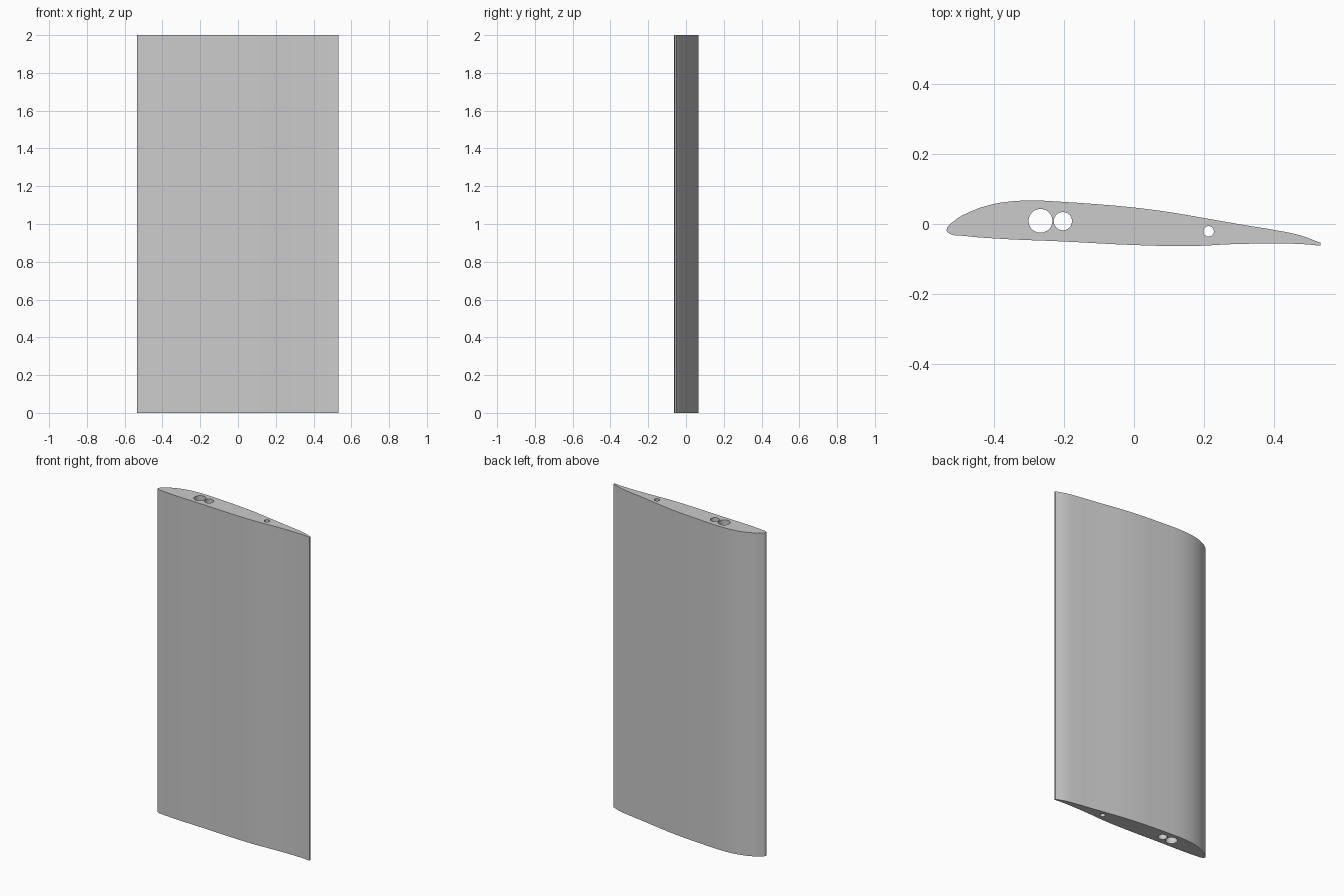
import bpy
import bmesh
from math import cos, sin, pi, radians

cube = bpy.data.objects.get("Cube")
if cube:
    bpy.data.objects.remove(cube, do_unlink=True)

HEIGHT = 2.0

# Section outline: upper surface nose to tail, lower surface tail to nose
UPPER = [(-0.535, -0.018), (-0.513, 0.009), (-0.47, 0.034), (-0.413, 0.054),
         (-0.356, 0.064), (-0.284, 0.067), (-0.2, 0.063), (-0.1, 0.056),
         (0, 0.047), (0.1, 0.034), (0.2, 0.017), (0.315, -0.003),
         (0.4, -0.017), (0.473, -0.032), (0.533, -0.054)]
LOWER = [(0.533, -0.062), (0.473, -0.057), (0.3, -0.057), (0.16, -0.063),
         (0, -0.06), (-0.2, -0.05), (-0.385, -0.042), (-0.484, -0.034),
         (-0.527, -0.027)]
# Spar holes: x, y, radius
HOLES = [(-0.267, 0.009, 0.034), (-0.203, 0.008, 0.026), (0.213, -0.021, 0.015)]

grey = bpy.data.materials.new("light grey")
grey.use_nodes = True
colour = (0.6, 0.6, 0.6, 1)
grey.diffuse_color = colour
grey.node_tree.nodes["Principled BSDF"].inputs["Base Color"].default_value = colour


def add_loop(curve, points, smooth):
    """Add one closed loop, with rounded or straight segments."""
    if smooth:
        spline = curve.splines.new("BEZIER")
        spline.bezier_points.add(len(points) - 1)
        for bp, (x, y) in zip(spline.bezier_points, points):
            bp.co = (x, y, 0)
            bp.handle_left_type = bp.handle_right_type = "AUTO"
        # Blunt trailing edge keeps straight, sharp corners
        for i in (len(UPPER) - 1, len(UPPER)):
            bp = spline.bezier_points[i]
            bp.handle_left_type = bp.handle_right_type = "VECTOR"
    else:
        spline = curve.splines.new("POLY")
        spline.points.add(len(points) - 1)
        for p, (x, y) in zip(spline.points, points):
            p.co = (x, y, 0, 1)
    spline.use_cyclic_u = True


# Filled, extruded section with the holes running right through
section = bpy.data.curves.new("wing_section", "CURVE")
section.dimensions = "2D"
section.fill_mode = "BOTH"
section.resolution_u = 6
section.extrude = HEIGHT / 2
add_loop(section, UPPER + LOWER, True)
for cx, cy, r in HOLES:
    ring = [(cx + r * cos(2 * pi * i / 40), cy + r * sin(2 * pi * i / 40))
            for i in range(40)]
    add_loop(section, ring, False)

wing = bpy.data.objects.new("wing_panel", section)
wing.location.z = HEIGHT / 2
bpy.context.collection.objects.link(wing)
bpy.ops.object.select_all(action="DESELECT")
wing.select_set(True)
bpy.context.view_layer.objects.active = wing
bpy.ops.object.convert(target="MESH")
wing = bpy.context.view_layer.objects.active

# Weld the caps to the skin and face everything outward
bm = bmesh.new()
bm.from_mesh(wing.data)
bmesh.ops.remove_doubles(bm, verts=bm.verts, dist=0.00005)
bmesh.ops.recalc_face_normals(bm, faces=bm.faces)
bm.to_mesh(wing.data)
bm.free()

wing.data.materials.clear()
wing.data.materials.append(grey)
bpy.ops.object.shade_smooth_by_angle(angle=radians(35))
